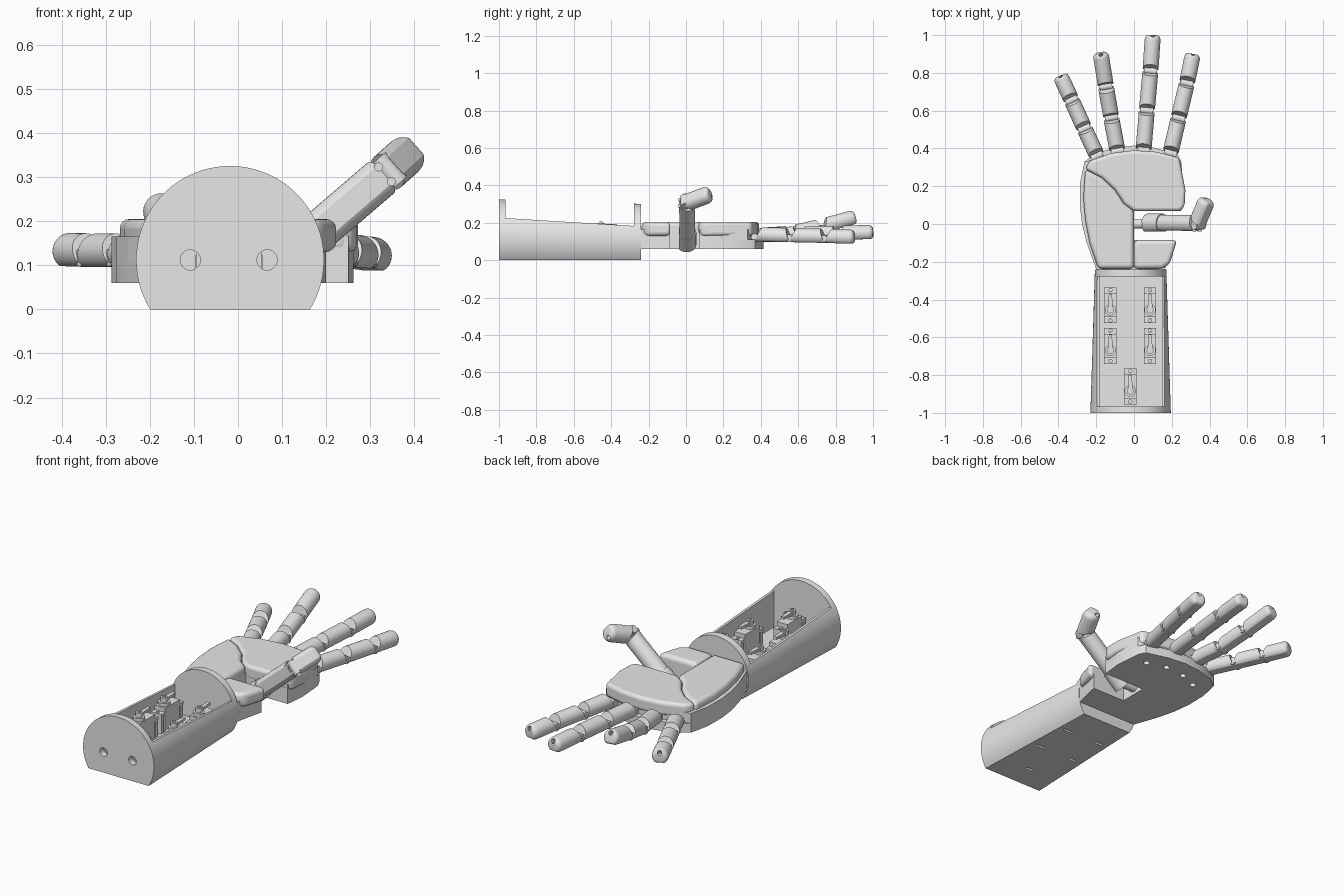
import bpy
import bmesh
import math
from mathutils import Vector

default_cube = bpy.data.objects.get("Cube")
if default_cube:
    bpy.data.objects.remove(default_cube, do_unlink=True)

grey = bpy.data.materials.new("plain grey")
grey.use_nodes = True
grey.diffuse_color = (0.8, 0.8, 0.8, 1)
grey.node_tree.nodes["Principled BSDF"].inputs["Base Color"].default_value = (0.8, 0.8, 0.8, 1)


def finish(name, bm, smooth=True):
    """Turn a bmesh into a named object with the shared material."""
    bmesh.ops.recalc_face_normals(bm, faces=bm.faces)
    mesh = bpy.data.meshes.new(name)
    bm.to_mesh(mesh)
    bm.free()
    mesh.materials.append(grey)
    obj = bpy.data.objects.new(name, mesh)
    bpy.context.collection.objects.link(obj)
    if smooth:
        smooth_sharp(obj)
    return obj


def select_only(obj):
    bpy.ops.object.select_all(action="DESELECT")
    obj.select_set(True)
    bpy.context.view_layer.objects.active = obj


def smooth_sharp(obj):
    select_only(obj)
    bpy.ops.object.shade_smooth_by_angle()


def extrude(name, points, direction):
    """Extrude a flat outline along a direction."""
    bm = bmesh.new()
    face = bm.faces.new([bm.verts.new(p) for p in points])
    grown = bmesh.ops.extrude_face_region(bm, geom=[face])["geom"]
    verts = [g for g in grown if isinstance(g, bmesh.types.BMVert)]
    bmesh.ops.translate(bm, verts=verts, vec=Vector(direction))
    return finish(name, bm, smooth=False)


def slab(name, outline, bottom, top):
    return extrude(name, [(x, y, bottom) for x, y in outline], (0, 0, top - bottom))


def box(name, x, y, width, length, bottom, top):
    w, l = width / 2, length / 2
    outline = [(x - w, y - l), (x + w, y - l), (x + w, y + l), (x - w, y + l)]
    return slab(name, outline, bottom, top)


def rod(name, start, end, radius):
    start, end = Vector(start), Vector(end)
    axis = end - start
    bm = bmesh.new()
    bmesh.ops.create_cone(bm, cap_ends=True, segments=24, radius1=radius, radius2=radius, depth=axis.length)
    bmesh.ops.rotate(bm, verts=bm.verts, matrix=axis.to_track_quat("Z", "Y").to_matrix())
    bmesh.ops.translate(bm, verts=bm.verts, vec=(start + end) / 2)
    return finish(name, bm)


def loft(name, rings):
    """Skin a list of equal-length rings and cap both ends."""
    bm = bmesh.new()
    loops = [[bm.verts.new(p) for p in ring] for ring in rings]
    count = len(loops[0])
    for a, b in zip(loops, loops[1:]):
        for i in range(count):
            j = (i + 1) % count
            bm.faces.new((a[i], a[j], b[j], b[i]))
    bm.faces.new(loops[0])
    bm.faces.new(loops[-1])
    return finish(name, bm)


def cut(obj, *cutters):
    for cutter in cutters:
        cutter.hide_render = True
        mod = obj.modifiers.new("cut", "BOOLEAN")
        mod.object = cutter
        mod.operation = "DIFFERENCE"
        mod.solver = "EXACT"
        select_only(obj)
        bpy.ops.object.modifier_apply(modifier=mod.name)
        bpy.data.objects.remove(cutter, do_unlink=True)
    smooth_sharp(obj)


def round_edges(obj, width, segments):
    mod = obj.modifiers.new("rounding", "BEVEL")
    mod.width = width
    mod.segments = segments
    mod.limit_method = "ANGLE"
    smooth_sharp(obj)


# Forearm shell: tapered round section with a flat underside
ARM_X, ARM_Z, BACK, WRIST = -0.018, 0.112, -1.0, -0.24


def arm_ring(y, radius):
    low = math.asin(-ARM_Z / radius)
    steps = 56
    angles = [low + (math.pi - 2 * low) * i / steps for i in range(steps + 1)]
    return [(ARM_X + radius * math.cos(a), y, ARM_Z + radius * math.sin(a)) for a in angles]


forearm = loft("forearm_shell", [arm_ring(BACK, 0.213), arm_ring(WRIST, 0.189)])
back_wall, front_wall = BACK + 0.035, WRIST - 0.038
rim_cut = extrude("rim_cutter", [(-1, back_wall, 0.225), (-1, front_wall, 0.183),
                                 (-1, front_wall, 1), (-1, back_wall, 1)], (2, 0, 0))
bay_cut = box("bay_cutter", ARM_X, (back_wall + front_wall) / 2, 0.33, front_wall - back_wall, 0.03, 1)
cut(forearm, rim_cut, bay_cut)
for side in (-1, 1):
    x = ARM_X - 0.003 + side * 0.087
    cut(forearm, rod("cable_hole", (x, BACK - 0.1, ARM_Z), (x, BACK + 0.1, ARM_Z), 0.023))


# Servo motors in the forearm bay
def servo(x, y):
    box("servo_body", x, y, 0.065, 0.125, 0.02, 0.16)
    flange = box("servo_flange", x, y, 0.065, 0.19, 0.122, 0.137)
    for end in (-1, 1):
        hole_y = y + end * 0.08
        cut(flange, rod("screw_hole", (x, hole_y, 0.1), (x, hole_y, 0.2), 0.009))
        box("servo_post", x, y + end * 0.083, 0.06, 0.02, 0.02, 0.122)
    shaft = y - 0.025
    rod("servo_gearbox", (x, shaft, 0.15), (x, shaft, 0.176), 0.03)
    rod("servo_hub", (x, shaft, 0.17), (x, shaft, 0.2), 0.018)
    rod("servo_screw", (x, shaft, 0.19), (x, shaft, 0.206), 0.008)
    slab("servo_arm", [(x - 0.014, shaft), (x + 0.014, shaft), (x + 0.008, shaft + 0.085),
                       (x - 0.008, shaft + 0.085)], 0.18, 0.194)
    cut(forearm, box("slot_cutter", x, y, 0.05, 0.014, -0.1, 0.018))


for row in (-0.43, -0.645):
    for x in (-0.125, 0.085):
        servo(x, row)
servo(-0.02, -0.86)

# Palm base: a thin knuckle shelf under a thicker body, notched for the thumb
left_edge = [(-0.2, -0.24), (-0.25, -0.1), (-0.275, 0), (-0.287, 0.1), (-0.285, 0.22), (-0.262, 0.33)]
right_edge = [(0.25, 0.33), (0.262, 0.18), (0.25, 0.07), (0, 0.07), (0, -0.085), (0.2, -0.085), (0.165, -0.24)]
knuckle_arc = [(-0.2, 0.375), (-0.1, 0.405), (0, 0.415), (0.1, 0.405), (0.23, 0.37)]
inner_arc = [(x, y - 0.03) for x, y in knuckle_arc]
shelf = slab("knuckle_shelf", left_edge + knuckle_arc + right_edge, 0.06, 0.11)
slab("palm_body", left_edge + inner_arc + right_edge, 0.1, 0.165)
for x, y in ((-0.17, 0.27), (-0.07, 0.31), (0.05, 0.32), (0.16, 0.29)):
    cut(shelf, rod("tendon_hole", (x, y, 0), (x, y, 0.09), 0.016))

# Cushioned palm pads
crease = [(0, 0.068), (-0.055, 0.11), (-0.1, 0.18), (-0.17, 0.245), (-0.258, 0.29)]
finger_pad = crease[::-1] + [(0.245, 0.068), (0.268, 0.095), (0.272, 0.18), (0.24, 0.35),
                             (0.12, 0.382), (0, 0.39), (-0.12, 0.375), (-0.235, 0.335)]
heel_pad = crease + [(-0.268, 0.14), (-0.258, 0.02), (-0.235, -0.1), (-0.19, -0.237), (0, -0.237)]
thumb_pad = [(0, -0.237), (0.15, -0.237), (0.19, -0.21), (0.228, -0.085), (0, -0.085)]
for name, outline in (("finger_pad", finger_pad), ("heel_pad", heel_pad), ("thumb_pad", thumb_pad)):
    round_edges(slab(name, outline, 0.13, 0.205), 0.022, 4)


# Digits: flat-backed round segments with wedge notches on the gripping side
FLAT = 0.8


def frame(start, end, up):
    axis = (end - start).normalized()
    side = axis.cross(up).normalized()
    return axis, side, side.cross(axis)


def segment(name, start, end, up, radius, slant_in, slant_out, tip=False):
    axis, side, top = frame(start, end, up)

    def ring(center, scale, slant):
        points = []
        for i in range(32):
            a = math.tau * i / 32
            u, v = math.cos(a), max(math.sin(a), -FLAT)
            points.append(center + (side * u + top * v) * radius * scale + axis * slant * (v + FLAT))
        return points

    rings = [ring(start, 1, slant_in)]
    if tip:
        for i in range(6):
            a = math.pi / 2 * i / 5
            rings.append(ring(end - axis * radius * 0.6 * (1 - math.sin(a)), 0.55 + 0.45 * math.cos(a), 0))
    else:
        rings.append(ring(end, 1, -slant_out))
    obj = loft(name, rings)
    if tip:
        middle = end - axis * radius * 0.7
        aim = (axis + top) * radius * 2
        cut(obj, rod("tip_hole", middle, middle + aim, 0.011))
    return obj


def hinge(name, point, following, up, radius):
    axis, side, top = frame(point, following, up)
    center = point - top * radius * 0.3
    rod(name, center - side * radius * 0.8, center + side * radius * 0.8, radius * 0.48)


def digit(name, points, up, radius):
    points = [Vector(p) for p in points]
    last = len(points) - 2
    for i in range(last + 1):
        segment(name + "_segment", points[i], points[i + 1], up, radius, 0.02, 0.014, tip=(i == last))
        hinge(name + "_hinge", points[i], points[i + 1], up, radius)


UP = Vector((0, 0, 1))
digit("little_finger", [(-0.195, 0.36, 0.13), (-0.262, 0.505, 0.13), (-0.33, 0.655, 0.13), (-0.39, 0.785, 0.132)], UP, 0.042)
digit("ring_finger", [(-0.087, 0.385, 0.13), (-0.12, 0.56, 0.142), (-0.148, 0.725, 0.18), (-0.177, 0.905, 0.228)], UP, 0.042)
digit("middle_finger", [(0.05, 0.39, 0.133), (0.068, 0.6, 0.138), (0.087, 0.81, 0.142), (0.1, 1.0, 0.147)], UP, 0.042)
digit("index_finger", [(0.193, 0.375, 0.135), (0.236, 0.56, 0.13), (0.28, 0.745, 0.126), (0.312, 0.9, 0.121)], UP, 0.042)

# Thumb: angled upward from the palm notch, bending toward the fingers
grip = Vector((0, 1, 0))
root, collar = Vector((0.073, 0.003, 0.082)), Vector((0.15, 0.003, 0.149))
joint, thumb_tip = Vector((0.333, 0, 0.306)), Vector((0.387, 0.128, 0.354))
segment("thumb_root", root, collar, grip, 0.052, 0, 0)
segment("thumb_lower", collar, joint, grip, 0.046, 0, 0.014)
segment("thumb_upper", joint, thumb_tip, grip, 0.046, 0.02, 0, tip=True)
hinge("thumb_hinge", joint, thumb_tip, grip, 0.046)
rod("thumb_pivot", (-0.02, 0, 0.1), (0.09, 0, 0.1), 0.025)
across = Vector((0.65, 0, -0.76))
for side in (-1, 1):
    pin = joint + across * side * 0.022
    rod("thumb_pin", pin - grip * 0.041, pin, 0.01)
